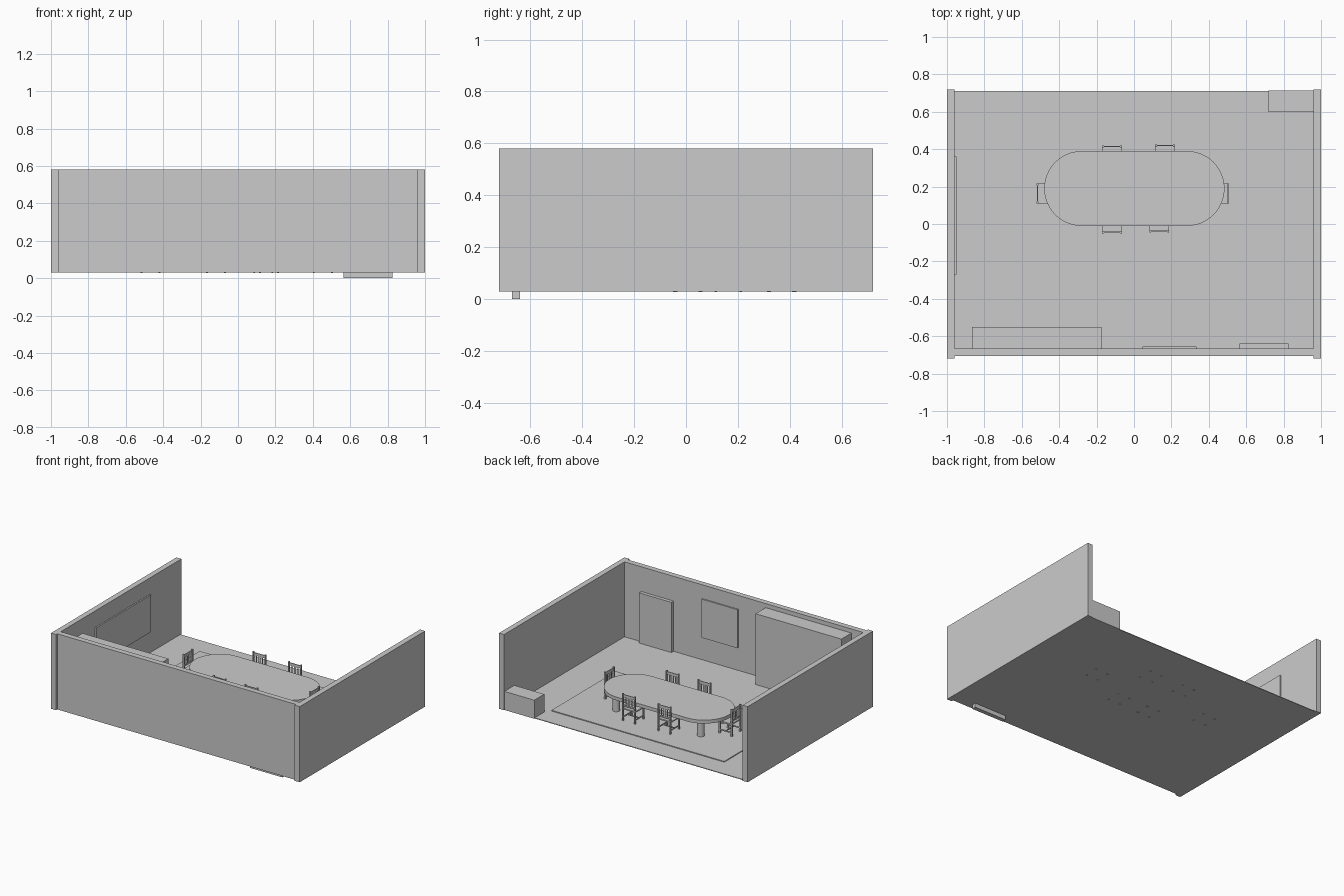
import bpy
import bmesh
from math import pi, sin, cos
from mathutils import Matrix, Vector

cube = bpy.data.objects.get("Cube")
if cube:
    bpy.data.objects.remove(cube, do_unlink=True)

grey = bpy.data.materials.new("plain_grey")
grey.use_nodes = True
grey.diffuse_color = (0.6, 0.6, 0.6, 1)
grey.node_tree.nodes["Principled BSDF"].inputs["Base Color"].default_value = (0.6, 0.6, 0.6, 1)

FLOOR = 0.035


def add_box(bm, x, y, z):
    """Box from (low, high) ranges on each axis."""
    size = Vector((x[1] - x[0], y[1] - y[0], z[1] - z[0]))
    mid = Vector((sum(x), sum(y), sum(z))) / 2
    bmesh.ops.create_cube(bm, size=1, matrix=Matrix.Translation(mid) @ Matrix.Diagonal(size).to_4x4())


def link(name, mesh):
    obj = bpy.data.objects.new(name, mesh)
    bpy.context.collection.objects.link(obj)
    return obj


def to_mesh(name, bm):
    mesh = bpy.data.meshes.new(name)
    bm.to_mesh(mesh)
    bm.free()
    mesh.materials.append(grey)
    return mesh


def box(name, x, y, z):
    bm = bmesh.new()
    add_box(bm, x, y, z)
    link(name, to_mesh(name, bm))


# Room shell
box("floor", (-0.97, 0.97), (-0.70, 0.71), (0.03, FLOOR))
box("right_wall", (-1, -0.96), (-0.72, 0.72), (0.03, 0.58))
box("left_wall", (0.96, 1), (-0.72, 0.72), (0.03, 0.58))
box("front_wall", (-0.96, 0.96), (-0.705, -0.665), (0.03, 0.58))
box("rug", (-0.70, 0.69), (-0.18, 0.56), (FLOOR, 0.041))

# Furniture and fittings along the walls
box("door", (0.565, 0.825), (-0.67, -0.64), (0, 0.40))
box("wall_picture", (0.045, 0.335), (-0.67, -0.655), (0.20, 0.48))
box("tall_cabinet", (-0.865, -0.175), (-0.67, -0.55), (FLOOR, 0.55))
box("wall_screen", (-0.965, -0.95), (-0.27, 0.36), (0.19, 0.46))
box("corner_cabinet", (0.72, 0.96), (0.60, 0.715), (0.03, 0.165))

# Table top: rounded ends joined by straight sides
TABLE_Y, RADIUS, STEPS = 0.19, 0.2, 24
bm = bmesh.new()
outline = []
for centre, start in ((0.284, -pi / 2), (-0.28, pi / 2)):
    for i in range(STEPS + 1):
        a = start + pi * i / STEPS
        outline.append(bm.verts.new((centre + RADIUS * cos(a), TABLE_Y + RADIUS * sin(a), 0.155)))
face = bm.faces.new(outline)
top = bmesh.ops.extrude_face_region(bm, geom=[face], use_keep_orig=True)["geom"]
bmesh.ops.translate(bm, vec=(0, 0, 0.025), verts=[v for v in top if isinstance(v, bmesh.types.BMVert)])
bmesh.ops.recalc_face_normals(bm, faces=bm.faces)
table = link("table_top", to_mesh("table_top", bm))

# Table legs
bm = bmesh.new()
for sx in (-1, 1):
    for sy in (-1, 1):
        place = Matrix.Translation((sx * 0.34, TABLE_Y + sy * 0.125, (FLOOR + 0.157) / 2))
        bmesh.ops.create_cone(bm, cap_ends=True, segments=24, radius1=0.025, radius2=0.025,
                              depth=0.157 - FLOOR, matrix=place)
legs = link("table_legs", to_mesh("table_legs", bm))

for obj in (table, legs):
    bpy.ops.object.select_all(action='DESELECT')
    obj.select_set(True)
    bpy.context.view_layer.objects.active = obj
    bpy.ops.object.shade_smooth_by_angle()

# Chair, with its back on -y and its seat towards +y
bm = bmesh.new()
HALF, FOOT = 0.053, 0.027
for s in (-1, 1):
    outer = sorted((s * HALF, s * (HALF - 0.01)))
    add_box(bm, outer, (-0.055, -0.043), (FOOT, 0.238))      # back post
    add_box(bm, outer, (0.043, 0.053), (FOOT, 0.125))        # front leg
    add_box(bm, sorted((s * 0.05, s * 0.046)), (-0.045, 0.045), (0.062, 0.071))  # side stretcher
add_box(bm, (-HALF, HALF), (-0.05, 0.055), (0.122, 0.132))   # seat
add_box(bm, (-0.045, 0.045), (-0.052, -0.046), (0.212, 0.232))  # top rail
add_box(bm, (-0.045, 0.045), (-0.052, -0.046), (0.147, 0.157))  # lower rail
add_box(bm, (-0.047, 0.047), (-0.003, 0.003), (0.063, 0.070))   # cross stretcher
for x, w in ((-0.024, 0.004), (0, 0.008), (0.024, 0.004)):
    add_box(bm, (x - w, x + w), (-0.051, -0.047), (0.155, 0.214))  # back slats
chair = to_mesh("chair", bm)

seats = {
    "front_chair_a": (-0.117, 0.005, 0), "front_chair_b": (0.135, 0.01, 0),
    "back_chair_a": (-0.117, 0.365, pi), "back_chair_b": (0.165, 0.37, pi),
    "right_end_chair": (-0.467, 0.163, -pi / 2), "left_end_chair": (0.453, 0.163, pi / 2),
}
for name, (x, y, turn) in seats.items():
    obj = link(name, chair)
    obj.location = (x, y, 0)
    obj.rotation_euler.z = turn
